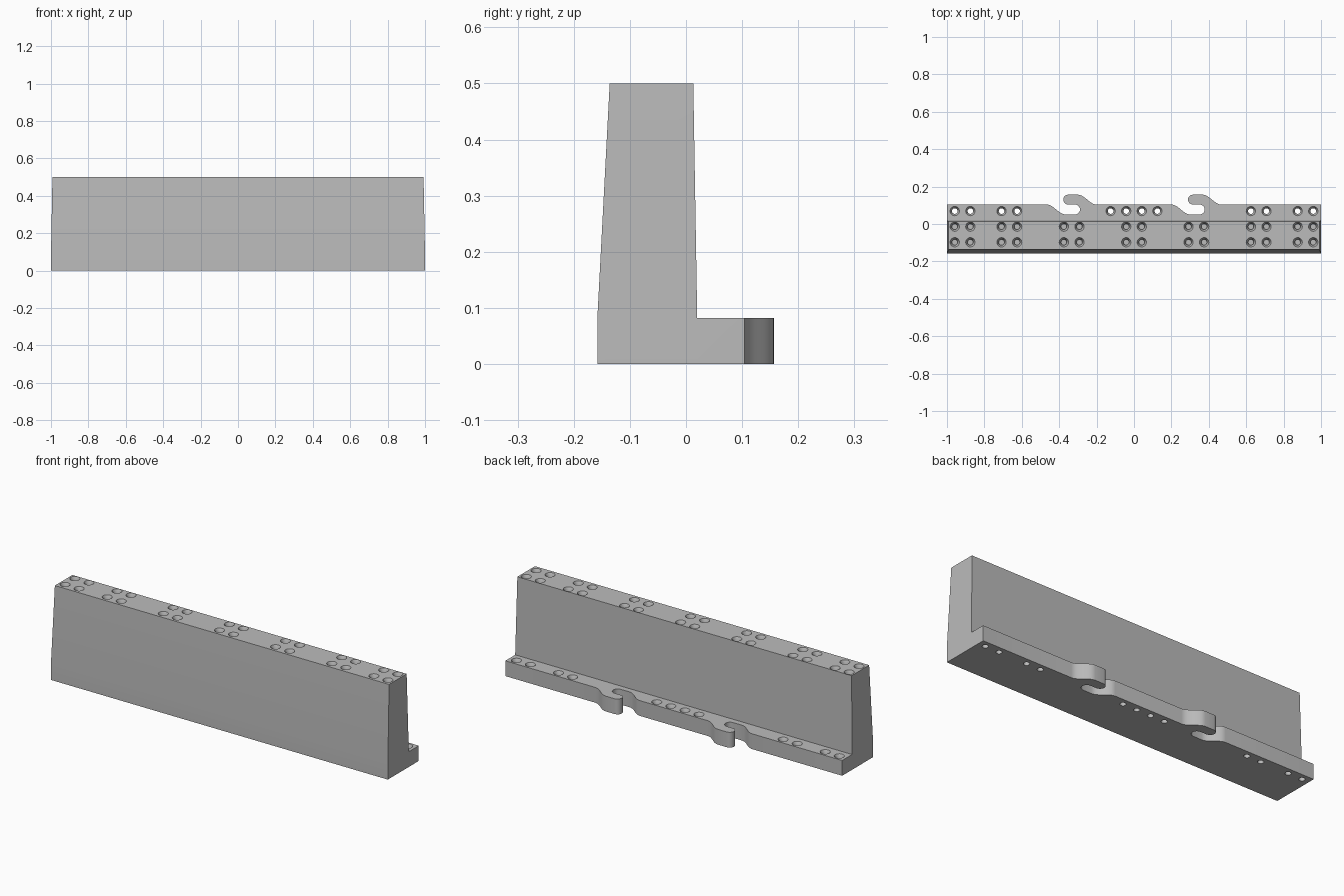
import bpy
import bmesh
from math import pi, sin, cos

cube = bpy.data.objects.get("Cube")
if cube:
    bpy.data.objects.remove(cube, do_unlink=True)

# Main sizes
HALF, TOP_HALF = 1.0, 0.992
FRONT, BACK, EDGE = -0.158, 0.02, 0.104
TOP_FRONT, TOP_BACK = -0.136, 0.013
LEDGE, HEIGHT = 0.082, 0.5
PITCH = 1 / 12

grey = bpy.data.materials.new("stone grey")
grey.use_nodes = True
colour = (0.5, 0.5, 0.5, 1)
grey.diffuse_color = colour
grey.node_tree.nodes["Principled BSDF"].inputs["Base Color"].default_value = colour


def make_object(name, bm):
    bmesh.ops.recalc_face_normals(bm, faces=bm.faces)
    mesh = bpy.data.meshes.new(name)
    bm.to_mesh(mesh)
    bm.free()
    mesh.materials.append(grey)
    obj = bpy.data.objects.new(name, mesh)
    bpy.context.collection.objects.link(obj)
    return obj


def hook(cx):
    """Interlocking hook outline: half a path and its half-turn copy."""
    depth, reach, steps = 0.053, 0.018, 10
    r = depth / 2
    half = []
    for i in range(steps + 1):
        t = i / steps
        half.append((-0.133 + 0.1 * t, -depth * (1 - cos(pi * t)) / 2))
    for i in range(steps + 1):
        a = -pi / 2 + pi * i / steps
        half.append((reach + r * cos(a), -r + r * sin(a)))
    path = half + [(-x, -y) for x, y in reversed(half)]
    return [(cx + x, EDGE + y) for x, y in path]


# Wall with a rear connecting ledge, in one closed shell
bm = bmesh.new()


def ring(points, z):
    return [bm.verts.new((x, y, z)) for x, y in points]


def rectangle(h, front, back):
    return [(-h, front), (h, front), (h, back), (-h, back)]


foot = rectangle(HALF, FRONT, BACK)
low, mid = ring(foot, 0), ring(foot, LEDGE)
top = ring(rectangle(TOP_HALF, TOP_FRONT, TOP_BACK), HEIGHT)
outline = [(-HALF, EDGE)] + hook(-1 / 3) + hook(1 / 3) + [(HALF, EDGE)]
outline.reverse()
ledge_low = [low[2]] + ring(outline, 0) + [low[3]]
ledge_top = [mid[2]] + ring(outline, LEDGE) + [mid[3]]


def skin(a, b, count):
    for i in range(count):
        j = (i + 1) % len(a)
        bm.faces.new((a[i], a[j], b[j], b[i]))


skin(low, mid, 2)
bm.faces.new((low[3], low[0], mid[0], mid[3]))
skin(mid, top, 4)
skin(ledge_low, ledge_top, len(ledge_low) - 1)
for loop in (low, top, ledge_low, ledge_top):
    bm.faces.new(loop)
wall = make_object("wall", bm)

# Countersunk holes: blind in the wall top, through the ledge
bm = bmesh.new()


def drill(x, y, z, depth):
    profile = [(0.025, z + 0.02), (0.025, z), (0.015, z - 0.02), (0.015, z - depth)]
    n = 24
    rings = [[bm.verts.new((x + r * cos(2 * pi * i / n), y + r * sin(2 * pi * i / n), h))
              for i in range(n)] for r, h in profile]
    for a, b in zip(rings, rings[1:]):
        skin(a, b, n)
    bm.faces.new(rings[0])
    bm.faces.new(rings[-1])


ledge_slots = [0.5, 1.5, 7.5, 8.5, 10.5, 11.5]
top_slots = [0.5, 3.5, 4.5, 7.5, 8.5, 10.5, 11.5]
for side in (-1, 1):
    for s in ledge_slots:
        drill(side * s * PITCH, 0.069, LEDGE, LEDGE + 0.02)
    for s in top_slots:
        for row in (1, 2):
            drill(side * s * PITCH, 0.069 - row * PITCH, HEIGHT, 0.04)
cutter = make_object("hole_cutter", bm)
cutter.hide_render = True

# Cut the holes, then drop the cutter
mod = wall.modifiers.new("holes", 'BOOLEAN')
mod.operation = 'DIFFERENCE'
mod.solver = 'EXACT'
mod.object = cutter
bpy.ops.object.select_all(action='DESELECT')
wall.select_set(True)
bpy.context.view_layer.objects.active = wall
bpy.ops.object.modifier_apply(modifier=mod.name)
bpy.data.objects.remove(cutter, do_unlink=True)
bpy.ops.object.shade_smooth_by_angle(angle=pi / 6)
